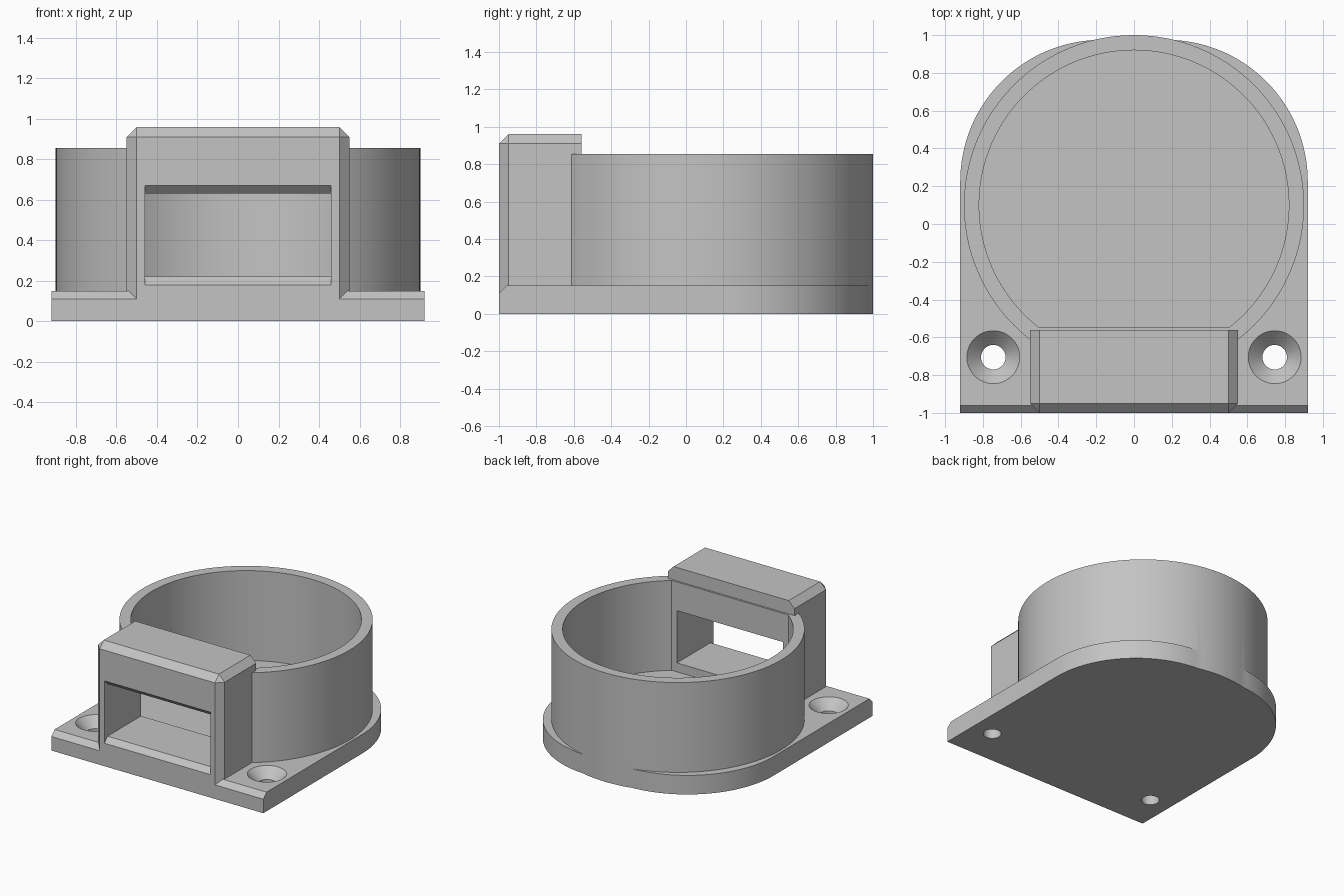
import bpy, bmesh
from math import sin, cos, pi, radians, asin
from mathutils import Vector

if "Cube" in bpy.data.objects:
    bpy.data.objects.remove(bpy.data.objects["Cube"], do_unlink=True)

grey = bpy.data.materials.new("plain grey")
grey.use_nodes = True
colour = (0.55, 0.55, 0.55, 1)
grey.diffuse_color = colour
grey.node_tree.nodes["Principled BSDF"].inputs["Base Color"].default_value = colour

CENTRE_Y = 0.1      # axis of the round cup
FRONT = -1.0
PLATE_TOP = 0.15


def finish(name, bm):
    bmesh.ops.recalc_face_normals(bm, faces=bm.faces)
    mesh = bpy.data.meshes.new(name)
    bm.to_mesh(mesh)
    bm.free()
    mesh.materials.append(grey)
    obj = bpy.data.objects.new(name, mesh)
    bpy.context.collection.objects.link(obj)
    return obj


def prism(points, offset):
    """Extrude a closed outline of 3D points along an offset."""
    bm = bmesh.new()
    face = bm.faces.new([bm.verts.new(p) for p in points])
    top = bmesh.ops.extrude_face_region(bm, geom=[face])["geom"]
    verts = [v for v in top if isinstance(v, bmesh.types.BMVert)]
    bmesh.ops.translate(bm, verts=verts, vec=Vector(offset))
    return bm


def chamfer(bm, width, rule):
    edges = [e for e in bm.edges if rule((e.verts[0].co + e.verts[1].co) / 2)]
    bmesh.ops.bevel(bm, geom=edges, offset=width, segments=1, affect='EDGES')


def arc(cx, cy, r, start, end, steps, z=0):
    angles = [start + (end - start) * i / steps for i in range(steps + 1)]
    return [(cx + r * cos(a), cy + r * sin(a), z) for a in angles]


def combine(target, tool, operation):
    mod = target.modifiers.new(operation.lower(), 'BOOLEAN')
    mod.object, mod.operation, mod.solver = tool, operation, 'EXACT'
    bpy.context.view_layer.objects.active = target
    bpy.ops.object.modifier_apply(modifier=mod.name)
    bpy.data.objects.remove(tool, do_unlink=True)


# Base plate: square front, large rounded back corners, chamfered front edge
W, BACK, R = 0.92, 0.975, 0.75
outline = [(-W, FRONT, 0), (W, FRONT, 0)]
outline += arc(W - R, BACK - R, R, 0, pi / 2, 32)
outline += arc(R - W, BACK - R, R, pi / 2, pi, 32)
bm = prism(outline, (0, 0, PLATE_TOP))
chamfer(bm, 0.04, lambda c: c.y < FRONT + 0.01 and c.z > PLATE_TOP - 0.01)
body = finish("mount_body", bm)

# Round cup, solid before hollowing
cup = finish("round_cup", prism(arc(0, CENTRE_Y, 0.9, 0, 2 * pi, 128)[:-1], (0, 0, 0.855)))
combine(body, cup, 'UNION')

# Front housing with chamfered front and top edges
HW, HB, HT = 0.55, -0.56, 0.96
bm = prism([(-HW, FRONT, 0), (HW, FRONT, 0), (HW, HB, 0), (-HW, HB, 0)], (0, 0, HT))
chamfer(bm, 0.05, lambda c: (c.z > HT - 0.01 and c.y < HB - 0.01)
        or (c.y < FRONT + 0.01 and 0.1 < c.z < HT - 0.1))
combine(body, finish("front_housing", bm), 'UNION')

# Cavity with a flat wall behind the housing
inner, flat = 0.82, -0.545
a = asin((flat - CENTRE_Y) / inner)
cavity = prism(arc(0, CENTRE_Y, inner, a, pi - a, 112, PLATE_TOP), (0, 0, 1))
combine(body, finish("cavity_cutter", cavity), 'DIFFERENCE')

# Window through the housing, flared at the top and bottom lips
window = [(-1.02, 0.16), (-0.96, 0.22), (-0.4, 0.22),
          (-0.4, 0.63), (-0.96, 0.63), (-1.02, 0.69)]
bm = prism([(-0.46, y, z) for y, z in window], (0.92, 0, 0))
combine(body, finish("window_cutter", bm), 'DIFFERENCE')

# Countersunk screw holes
for side in (-1, 1):
    bm = bmesh.new()
    rings = []
    for z, r in ((-0.05, 0.065), (0.075, 0.065), (0.16, 0.15)):
        rings.append([bm.verts.new(p) for p in arc(side * 0.745, -0.705, r, 0, 2 * pi, 48, z)[:-1]])
    for low, high in zip(rings, rings[1:]):
        for i in range(48):
            j = (i + 1) % 48
            bm.faces.new((low[i], low[j], high[j], high[i]))
    bm.faces.new(rings[0])
    bm.faces.new(rings[-1])
    combine(body, finish("screw_hole_cutter", bm), 'DIFFERENCE')

# Smooth curved walls, crisp edges
bpy.ops.object.select_all(action='DESELECT')
body.select_set(True)
bpy.context.view_layer.objects.active = body
bpy.ops.object.shade_smooth_by_angle(angle=radians(25))
